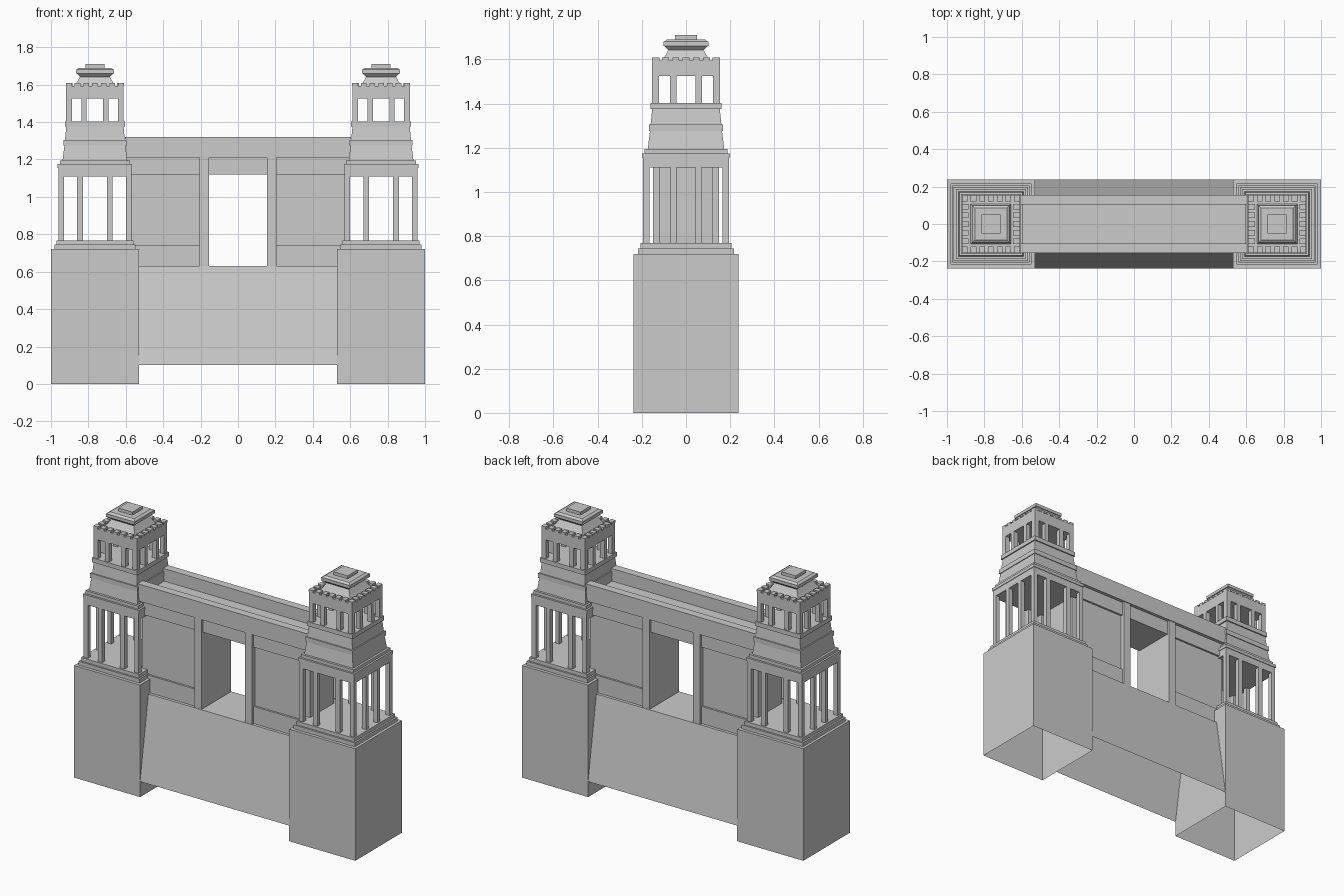
import bpy, bmesh

if "Cube" in bpy.data.objects:
    bpy.data.objects.remove(bpy.data.objects["Cube"])

TX = 0.765  # tower centre in x


def frustum(bm, cx, cy, z0, a0, b0, z1, a1, b1, bottom=True, ends=True):
    """Four-sided block: half sizes a (x), b (y) at z0 and z1."""
    s = [(-1, -1), (1, -1), (1, 1), (-1, 1)]
    lo = [bm.verts.new((cx + i * a0, cy + j * b0, z0)) for i, j in s]
    hi = [bm.verts.new((cx + i * a1, cy + j * b1, z1)) for i, j in s]
    for k in range(4):
        if ends or k % 2 == 0:
            n = (k + 1) % 4
            bm.faces.new((lo[k], lo[n], hi[n], hi[k]))
    bm.faces.new(hi)
    if bottom:
        bm.faces.new(lo[::-1])


def box(bm, x0, x1, y0, y1, z0, z1):
    a, b = (x1 - x0) / 2, (y1 - y0) / 2
    frustum(bm, (x0 + x1) / 2, (y0 + y1) / 2, z0, a, b, z1, a, b)


def finish(bm, name):
    me = bpy.data.meshes.new(name)
    bm.to_mesh(me)
    bm.free()
    ob = bpy.data.objects.new(name, me)
    bpy.context.collection.objects.link(ob)
    return ob


def stack(name, cx, courses):
    """Square courses: (z0, half0, z1, half1)."""
    bm = bmesh.new()
    for z0, h0, z1, h1 in courses:
        frustum(bm, cx, 0, z0, h0, h0, z1, h1, h1)
    finish(bm, name)


def posts(name, cx, z0, z1, half, corner, px, py, depth):
    """Corner piers plus two intermediate posts on each side."""
    bm = bmesh.new()
    for i in (-1, 1):
        for j in (-1, 1):
            c, d = half - corner / 2, half - depth / 2
            frustum(bm, cx + i * c, j * c, z0, corner / 2, corner / 2, z1, corner / 2, corner / 2)
            m, w = sum(px) / 2, (px[1] - px[0]) / 2
            frustum(bm, cx + i * m, j * d, z0, w, depth / 2, z1, w, depth / 2)
            m, w = sum(py) / 2, (py[1] - py[0]) / 2
            frustum(bm, cx + i * d, j * m, z0, depth / 2, w, z1, depth / 2, w)
    finish(bm, name)


for side, s in (("left", -1), ("right", 1)):
    cx = s * TX
    # hollow tower base, open underneath
    bm = bmesh.new()
    frustum(bm, cx, 0, 0, 0.235, 0.237, 0.72, 0.235, 0.237, bottom=False)
    finish(bm, side + "_tower_base")
    stack(side + "_base_steps", cx, [(0.72, 0.217, 0.745, 0.217), (0.745, 0.206, 0.768, 0.206)])
    # open colonnade
    posts(side + "_colonnade", cx, 0.768, 1.11, 0.195, 0.029, (0.064, 0.095), (0.044, 0.07), 0.028)
    # entablature and tapered courses
    stack(side + "_upper_courses", cx, [
        (1.11, 0.195, 1.155, 0.195), (1.155, 0.199, 1.175, 0.199),
        (1.175, 0.187, 1.195, 0.187), (1.195, 0.173, 1.275, 0.163),
        (1.275, 0.168, 1.305, 0.168), (1.305, 0.16, 1.375, 0.153),
        (1.375, 0.161, 1.403, 0.161)])
    # belfry
    posts(side + "_belfry", cx, 1.403, 1.525, 0.154, 0.031, (0.044, 0.072), (0.044, 0.072), 0.03)
    stack(side + "_belfry_top", cx, [(1.525, 0.154, 1.594, 0.154)])
    # small teeth around the belfry rim
    bm = bmesh.new()
    for k in range(-3, 4):
        t = k * 0.0465
        for e in (-1, 1):
            frustum(bm, cx + t, e * 0.137, 1.594, 0.015, 0.018, 1.608, 0.015, 0.018)
            if abs(k) < 3:
                frustum(bm, cx + e * 0.137, t, 1.594, 0.018, 0.015, 1.608, 0.018, 0.015)
    finish(bm, side + "_rim_teeth")
    # roof cap
    stack(side + "_roof_cap", cx, [
        (1.594, 0.108, 1.615, 0.095), (1.615, 0.095, 1.642, 0.08),
        (1.642, 0.08, 1.66, 0.098), (1.66, 0.102, 1.68, 0.102),
        (1.68, 0.1, 1.69, 0.086), (1.69, 0.05, 1.71, 0.05)])

# battered lower wall, open underneath
bm = bmesh.new()
frustum(bm, 0, 0, 0.10, 0.53, 0.237, 0.63, 0.53, 0.153, bottom=False, ends=False)
finish(bm, "battered_wall")

# upper wall panels, bands and door posts
WX = 0.597
bm = bmesh.new()
for s in (-1, 1):
    for a, b, d, z0, z1 in ((0.2, WX, 0.122, 0.63, 1.21),
                            (0.2, WX, 0.134, 1.12, 1.21),
                            (0.2, WX, 0.134, 0.63, 0.74),
                            (0.155, 0.205, 0.15, 0.63, 1.21)):
        x0, x1 = sorted((s * a, s * b))
        box(bm, x0, x1, -d, d, z0, z1)
box(bm, -0.155, 0.155, -0.134, 0.134, 1.12, 1.21)
finish(bm, "gallery_wall")

# fascia with sunken roof between parapets: swept U profile
prof = [(-0.155, 1.21), (0.155, 1.21), (0.155, 1.32), (0.103, 1.32),
        (0.103, 1.24), (-0.103, 1.24), (-0.103, 1.32), (-0.155, 1.32)]
bm = bmesh.new()
f = bm.faces.new([bm.verts.new((-0.605, y, z)) for y, z in prof])
ext = bmesh.ops.extrude_face_region(bm, geom=[f], use_keep_orig=True)
bmesh.ops.translate(bm, vec=(1.21, 0, 0),
                    verts=[v for v in ext["geom"] if isinstance(v, bmesh.types.BMVert)])
bmesh.ops.recalc_face_normals(bm, faces=bm.faces)
finish(bm, "parapet_roof")
